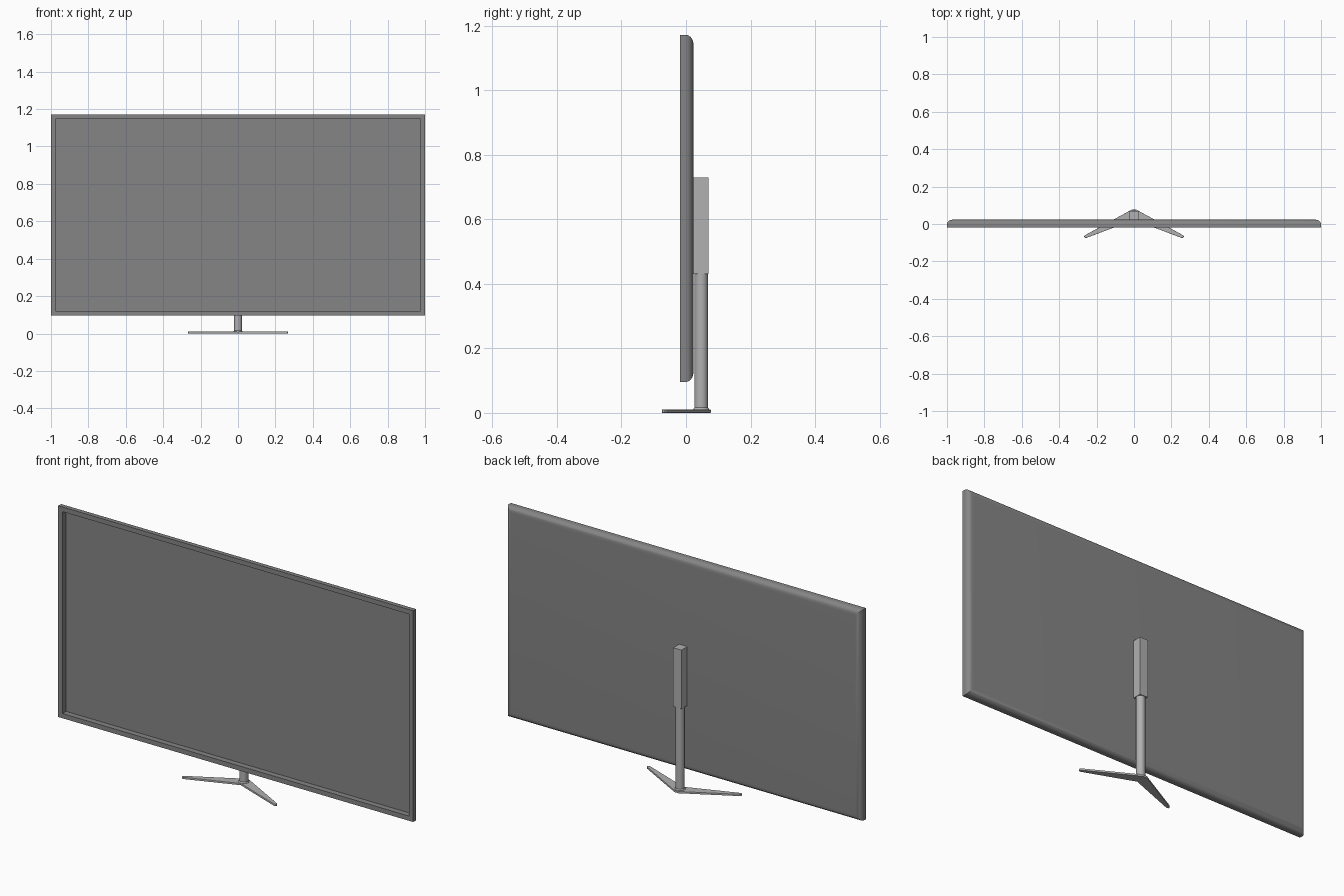
import bpy, bmesh, math

if "Cube" in bpy.data.objects:
    bpy.data.objects.remove(bpy.data.objects["Cube"])

Z0, Z1 = 0.096, 1.172          # panel bottom / top
FRONT, BACK = -0.0185, 0.023   # panel front / back
POST_Y = 0.047


def material(name, value):
    mat = bpy.data.materials.new(name)
    mat.diffuse_color = (value, value, value, 1)
    mat.use_nodes = True
    mat.node_tree.nodes["Principled BSDF"].inputs["Base Color"].default_value = mat.diffuse_color
    return mat


DARK = material("dark_plastic", 0.235)
METAL = material("grey_metal", 0.44)


def make_object(name, bm, mat, angle=None):
    bmesh.ops.recalc_face_normals(bm, faces=bm.faces[:])
    mesh = bpy.data.meshes.new(name)
    bm.to_mesh(mesh)
    bm.free()
    mesh.materials.append(mat)
    ob = bpy.data.objects.new(name, mesh)
    bpy.context.collection.objects.link(ob)
    if angle:
        bpy.ops.object.select_all(action='DESELECT')
        ob.select_set(True)
        bpy.context.view_layer.objects.active = ob
        bpy.ops.object.shade_smooth_by_angle(angle=math.radians(angle))
    return ob


def skin(bm, rings):
    """Bridge a list of closed vertex rings and cap both ends."""
    for a, b in zip(rings, rings[1:]):
        n = len(a)
        for i in range(n):
            j = (i + 1) % n
            bm.faces.new((a[i], a[j], b[j], b[i]))
    bm.faces.new(rings[0])
    bm.faces.new(rings[-1])


# Screen panel: recessed front, rounded mitred back edges
profile = [(0.024, 0.0105), (0.024, FRONT), (0, FRONT)]
for k in range(11):
    t = math.pi / 2 * k / 10
    profile.append((0.03 * (1 - math.cos(t)), -0.001 + (BACK + 0.001) * math.sin(t)))
bm = bmesh.new()
rings = []
for d, y in profile:
    x, lo, hi = 1 - d, Z0 + d, Z1 - d
    rings.append([bm.verts.new(p) for p in ((-x, y, lo), (x, y, lo), (x, y, hi), (-x, y, hi))])
skin(bm, rings)
make_object("screen_panel", bm, DARK, 30)

# Stand post: round tube with a small flared foot
bm = bmesh.new()
rings = []
for r, z in ((0.025, 0.008), (0.025, 0.011), (0.021, 0.016), (0.021, 0.432)):
    rings.append([bm.verts.new((r * math.cos(a), POST_Y + r * math.sin(a), z))
                  for a in (2 * math.pi * i / 32 for i in range(32))])
skin(bm, rings)
make_object("stand_post", bm, METAL, 30)

# Square mount behind the panel
bm = bmesh.new()
bmesh.ops.create_cube(bm, size=1)
y0, y1 = BACK - 0.001, 0.070
for v in bm.verts:
    v.co.x *= 0.046
    v.co.y = (y0 + y1) / 2 + v.co.y * (y1 - y0)
    v.co.z = 0.58 + v.co.z * 0.3
make_object("rear_mount", bm, METAL)

# V-shaped base with tapered legs
half = [(0.012, 0.077), (0.262, -0.060), (0.267, -0.066), (0.264, -0.073),
        (0.256, -0.075), (0.10, -0.016)]
outline = half + [(0, 0.022)] + [(-x, y) for x, y in reversed(half)]
bm = bmesh.new()
rings = [[bm.verts.new((x, y, z)) for x, y in outline] for z in (0, 0.010)]
skin(bm, rings)
base = make_object("stand_base", bm, METAL)
bevel = base.modifiers.new("edge_softening", 'BEVEL')
bevel.width = 0.0015
bevel.segments = 2
bevel.limit_method = 'ANGLE'
bevel.angle_limit = math.radians(60)
